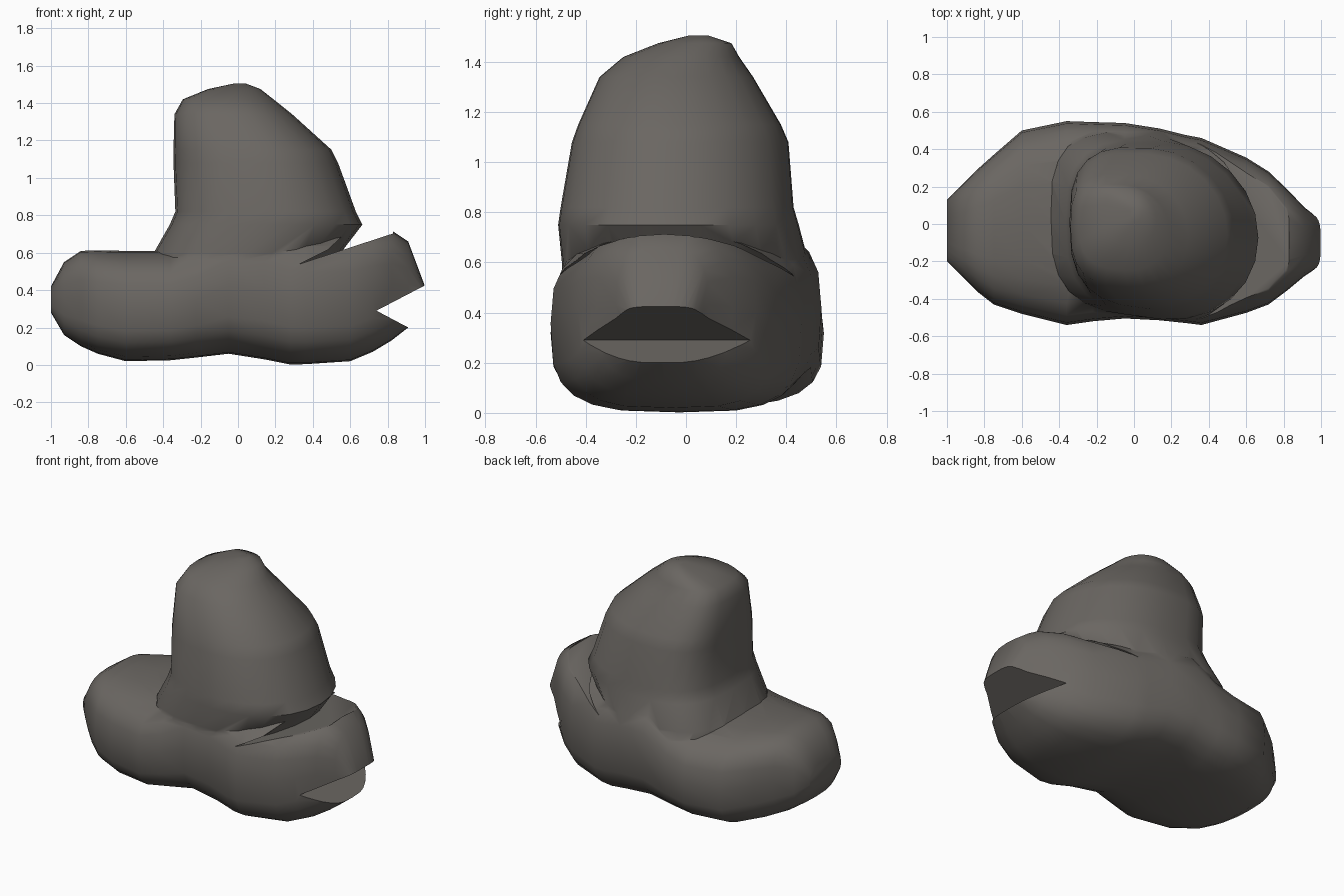
import bpy, bmesh, math

if "Cube" in bpy.data.objects:
    bpy.data.objects.remove(bpy.data.objects["Cube"])

stone = bpy.data.materials.new("warm dark grey")
stone.diffuse_color = (0.145, 0.134, 0.122, 1)
stone.use_nodes = True
stone.node_tree.nodes["Principled BSDF"].inputs["Base Color"].default_value = stone.diffuse_color


def finish(name, bm):
    bmesh.ops.recalc_face_normals(bm, faces=bm.faces[:])
    me = bpy.data.meshes.new(name)
    bm.to_mesh(me)
    bm.free()
    me.materials.append(stone)
    ob = bpy.data.objects.new(name, me)
    bpy.context.collection.objects.link(ob)
    return ob


def loft(name, stations, axis, low_power, high_power, shear=0.0, sides=24):
    """Skin rounded-box sections; station = (position, u min, u max, v min, v max).
    The two powers set the squareness of the low and high half of each section
    (bottom/top along x, left/right along z); shear slides v along u."""
    bm = bmesh.new()
    rings = []
    for pos, u0, u1, v0, v1 in stations:
        ring = []
        for i in range(sides):
            a = 2 * math.pi * i / sides
            c, s = math.cos(a), math.sin(a)
            power = high_power if (s if axis == "x" else c) > 0 else low_power
            c = math.copysign(abs(c) ** (2 / power), c)
            s = math.copysign(abs(s) ** (2 / power), s)
            u = (u0 + u1) / 2 + c * (u1 - u0) / 2
            v = (v0 + v1) / 2 + s * (v1 - v0) / 2 + shear * c * (u1 - u0) / 2
            ring.append(bm.verts.new((pos, u, v) if axis == "x" else (u, v, pos)))
        rings.append(ring)
    for a, b in zip(rings, rings[1:]):
        for i in range(sides):
            j = (i + 1) % sides
            bm.faces.new((a[i], a[j], b[j], b[i]))
    bm.faces.new(rings[0])
    bm.faces.new(rings[-1])
    return finish(name, bm)


def prism(name, outline):
    """Cutter: x-z outline extruded right across y."""
    bm = bmesh.new()
    ends = [[bm.verts.new((x, y, z)) for x, z in outline] for y in (-0.8, 0.8)]
    for ring in ends:
        bm.faces.new(ring)
    n = len(outline)
    for i in range(n):
        j = (i + 1) % n
        bm.faces.new((ends[0][i], ends[0][j], ends[1][j], ends[1][i]))
    return finish(name, bm)


# Broad lower boulder: x, y min, y max, z min, z max
rock = loft("rock_body", [
    (-1.00, -0.20, 0.13, 0.28, 0.42),
    (-0.93, -0.27, 0.20, 0.16, 0.55),
    (-0.84, -0.36, 0.29, 0.10, 0.61),
    (-0.75, -0.43, 0.37, 0.06, 0.612),
    (-0.60, -0.48, 0.50, 0.02, 0.61),
    (-0.36, -0.54, 0.55, 0.025, 0.61),
    (-0.22, -0.52, 0.545, 0.04, 0.66),
    (-0.05, -0.505, 0.54, 0.06, 0.78),
    (0.14, -0.515, 0.51, 0.03, 0.78),
    (0.28, -0.53, 0.475, 0.002, 0.73),
    (0.36, -0.54, 0.46, 0.004, 0.71),
    (0.60, -0.475, 0.355, 0.02, 0.71),
    (0.72, -0.43, 0.28, 0.07, 0.73),
    (0.82, -0.355, 0.185, 0.13, 0.72),
    (0.91, -0.28, 0.09, 0.20, 0.66),
    (1.00, -0.22, 0.02, 0.27, 0.42),
], "x", 3.4, 2.9)

# Leaning upper boulder: z, x min, x max, y min, y max
hump = loft("rock_hump", [
    (0.25, -0.40, 0.35, -0.42, 0.44),
    (0.42, -0.48, 0.43, -0.49, 0.50),
    (0.60, -0.45, 0.55, -0.495, 0.485),
    (0.75, -0.365, 0.665, -0.51, 0.445),
    (0.82, -0.335, 0.63, -0.50, 0.425),
    (1.08, -0.345, 0.535, -0.455, 0.405),
    (1.15, -0.345, 0.50, -0.43, 0.375),
    (1.34, -0.34, 0.29, -0.345, 0.265),
    (1.42, -0.295, 0.19, -0.25, 0.21),
    (1.475, -0.16, 0.12, -0.11, 0.18),
    (1.505, -0.02, 0.04, 0.01, 0.09),
], "z", 2.9, 2.05, shear=-0.08)

# Undercut ledge beside the hump, and the cleft in the right end
ledge = prism("ledge_cutter", ((0.33, 0.54), (0.83, 0.703), (0.83, 1.0), (0.68, 1.0),
                               (0.58, 0.71), (0.48, 0.615)))
cleft = prism("cleft_cutter", ((0.74, 0.29), (1.2, 0.047), (1.2, 0.53)))

# Cut and join the boulders, then shade smooth
bpy.context.view_layer.objects.active = rock
rock.select_set(True)
for other, op in ((ledge, "DIFFERENCE"), (hump, "UNION"), (cleft, "DIFFERENCE")):
    mod = rock.modifiers.new(other.name, "BOOLEAN")
    mod.object, mod.operation, mod.solver = other, op, "EXACT"
    bpy.ops.object.modifier_apply(modifier=mod.name)
    bpy.data.objects.remove(other)
bpy.ops.object.shade_smooth_by_angle(angle=math.radians(50))
